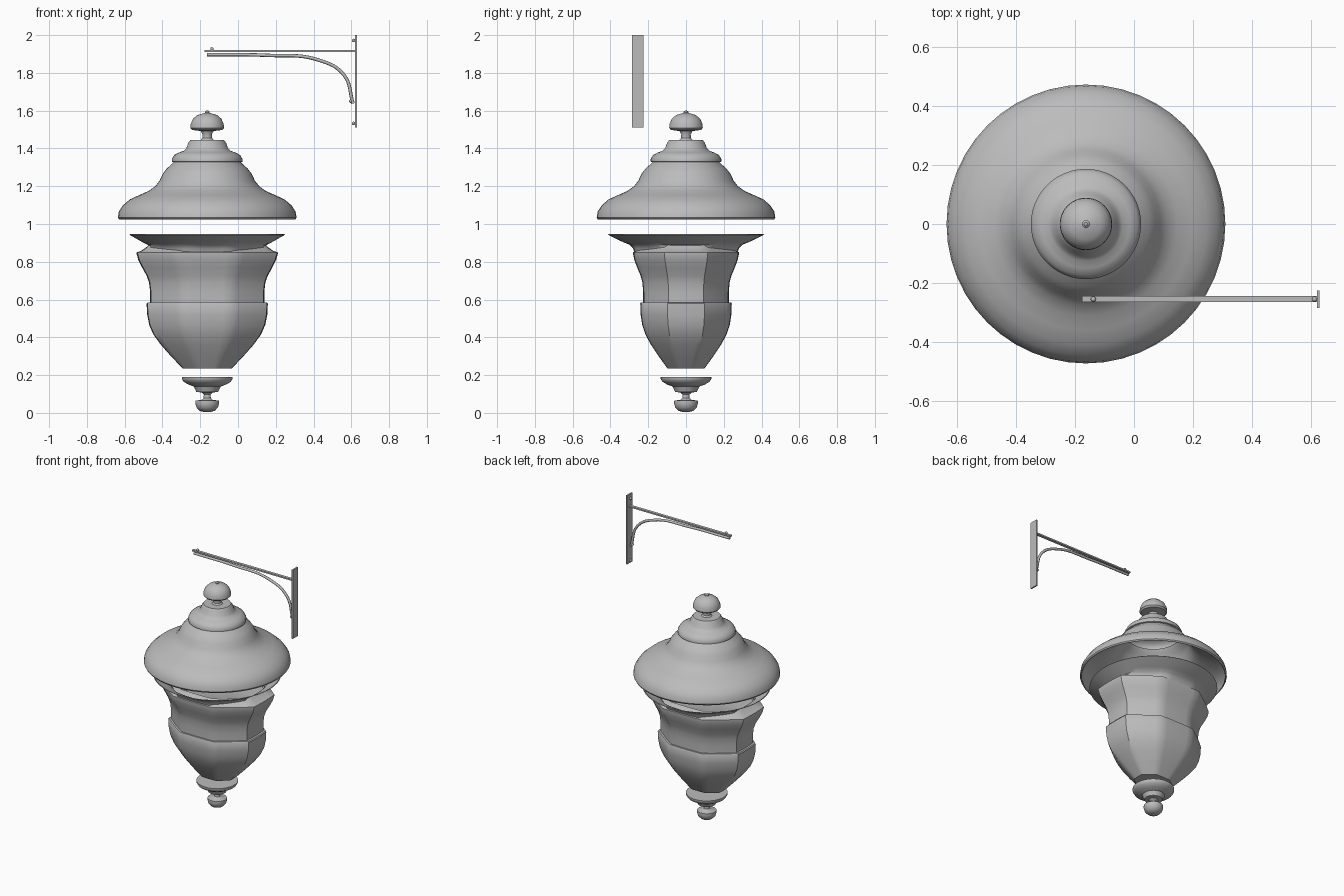
import bpy, bmesh, math
from mathutils import Vector

cube = bpy.data.objects.get("Cube")
if cube:
    bpy.data.objects.remove(cube)

SEGS = 48
AXIS_X = -0.163
ARM_Y = -0.255

metal = bpy.data.materials.new("grey_metal")
metal.use_nodes = True
GREY = (0.5, 0.5, 0.5, 1)
metal.diffuse_color = GREY
metal.node_tree.nodes["Principled BSDF"].inputs["Base Color"].default_value = GREY


def finish(name, bm, smooth=35):
    bmesh.ops.recalc_face_normals(bm, faces=bm.faces)
    mesh = bpy.data.meshes.new(name)
    bm.to_mesh(mesh)
    bm.free()
    obj = bpy.data.objects.new(name, mesh)
    bpy.context.collection.objects.link(obj)
    mesh.materials.append(metal)
    bpy.ops.object.select_all(action="DESELECT")
    obj.select_set(True)
    bpy.context.view_layer.objects.active = obj
    bpy.ops.object.shade_smooth_by_angle(angle=math.radians(smooth))
    return obj


def octagon(a):
    """Radius of an octagon with flats on the axes and unit inradius."""
    step = math.pi / 4
    return 1 / math.cos((a + step / 2) % step - step / 2)


def loft(name, rings, cap_low=False, cap_top=False):
    """Skin rings of (x radius, y radius, height, faceting), bottom to top."""
    bm = bmesh.new()
    loops = []
    for rx, ry, z, facet in rings:
        loop = []
        for i in range(SEGS):
            a = math.tau * i / SEGS
            r = 1 + facet * (octagon(a) - 1)
            loop.append(bm.verts.new((AXIS_X + rx * r * math.cos(a), ry * r * math.sin(a), z)))
        loops.append(loop)
    for low, top in zip(loops, loops[1:]):
        for i in range(SEGS):
            j = (i + 1) % SEGS
            bm.faces.new((low[i], low[j], top[j], top[i]))
    if cap_low:
        bm.faces.new(loops[0][::-1])
    if cap_top:
        bm.faces.new(loops[-1])
    return finish(name, bm)


def turned(name, profile, **caps):
    return loft(name, [(r, r, z, 0) for r, z in profile], **caps)


def box(name, low, high):
    bm = bmesh.new()
    bmesh.ops.create_cube(bm, size=1)
    low, high = Vector(low), Vector(high)
    for v in bm.verts:
        v.co = (low + high) / 2 + v.co * (high - low)
    return finish(name, bm)


def bolt(name, x, z):
    bm = bmesh.new()
    bmesh.ops.create_uvsphere(bm, u_segments=12, v_segments=8, radius=0.009)
    bmesh.ops.translate(bm, verts=bm.verts, vec=(x, ARM_Y, z))
    return finish(name, bm)


# Hollow bell-shaped roof with stepped tiers
roof = turned("roof", [
    (0.468, 1.025), (0.473, 1.035), (0.468, 1.065), (0.447, 1.098), (0.41, 1.13),
    (0.36, 1.153), (0.31, 1.175), (0.275, 1.2), (0.252, 1.23), (0.236, 1.265),
    (0.213, 1.295), (0.192, 1.313), (0.178, 1.327), (0.187, 1.33), (0.187, 1.343),
    (0.175, 1.365), (0.15, 1.378), (0.125, 1.387), (0.11, 1.402), (0.1, 1.43),
    (0.088, 1.446)], cap_top=True)
shell = roof.modifiers.new("Thickness", "SOLIDIFY")
shell.thickness = 0.008

# Knob on top of the roof
turned("top_knob", [
    (0.035, 1.445), (0.026, 1.455), (0.025, 1.475), (0.034, 1.492), (0.08, 1.498),
    (0.089, 1.508), (0.087, 1.53), (0.075, 1.557), (0.052, 1.577), (0.02, 1.586),
    (0.013, 1.588), (0.013, 1.594), (0.006, 1.6)], cap_top=True)

# Round flared lip blending into the faceted body
lip = loft("flared_lip", [
    (0.30, 0.272, 0.845, 0.8), (0.305, 0.28, 0.87, 0.7), (0.315, 0.298, 0.89, 0.4),
    (0.345, 0.335, 0.905, 0.1), (0.38, 0.378, 0.925, 0), (0.412, 0.412, 0.943, 0),
    (0.408, 0.408, 0.947, 0)])

# Faceted upper body with a sloping shoulder
loft("upper_body", [(rx, rx * 0.75, z, 0.8) for rx, z in [
    (0.302, 0.578), (0.302, 0.64), (0.308, 0.69), (0.32, 0.725), (0.345, 0.77),
    (0.365, 0.81), (0.374, 0.843), (0.374, 0.85), (0.35, 0.858), (0.325, 0.875),
    (0.31, 0.888)]])

# Faceted lower body tapering to the base
loft("lower_body", [(rx, rx * 0.755, z, 0.8) for rx, z in [
    (0.13, 0.235), (0.19, 0.298), (0.245, 0.36), (0.285, 0.415), (0.307, 0.465),
    (0.318, 0.52), (0.321, 0.578), (0.316, 0.585), (0.29, 0.585)]], cap_low=True)

# Turned drop finial at the bottom
turned("bottom_finial", [
    (0.015, 0.004), (0.04, 0.011), (0.057, 0.029), (0.063, 0.05), (0.062, 0.065),
    (0.03, 0.069), (0.019, 0.078), (0.018, 0.097), (0.03, 0.108), (0.058, 0.111),
    (0.064, 0.125), (0.072, 0.14), (0.1, 0.15), (0.125, 0.165), (0.134, 0.18),
    (0.134, 0.19)], cap_low=True, cap_top=True)

# Wall plate and horizontal arm
box("wall_plate", (0.62, -0.285, 1.512), (0.63, -0.226, 2.0))
box("bracket_arm", (-0.177, ARM_Y - 0.01, 1.911), (0.622, ARM_Y + 0.01, 1.921))

# Curved brace below the arm
curve = bpy.data.curves.new("curved_brace", "CURVE")
curve.dimensions = "3D"
curve.bevel_depth = 0.009
curve.bevel_resolution = 2
curve.use_fill_caps = True
spline = curve.splines.new("BEZIER")
path = [(-0.165, 1.897), (0.15, 1.893), (0.42, 1.87), (0.56, 1.79), (0.609, 1.638)]
spline.bezier_points.add(len(path) - 1)
for point, (x, z) in zip(spline.bezier_points, path):
    point.co = (x, ARM_Y, z)
    point.handle_left_type = point.handle_right_type = "AUTO"
brace = bpy.data.objects.new("curved_brace", curve)
bpy.context.collection.objects.link(brace)
curve.materials.append(metal)

# Bolts on the plate, brace foot and arm tip
for name, x, z in [("plate_top_bolt", 0.612, 1.972), ("plate_bottom_bolt", 0.612, 1.533),
                   ("brace_bolt", 0.597, 1.65), ("arm_tip_bolt", -0.138, 1.927)]:
    bolt(name, x, z)
